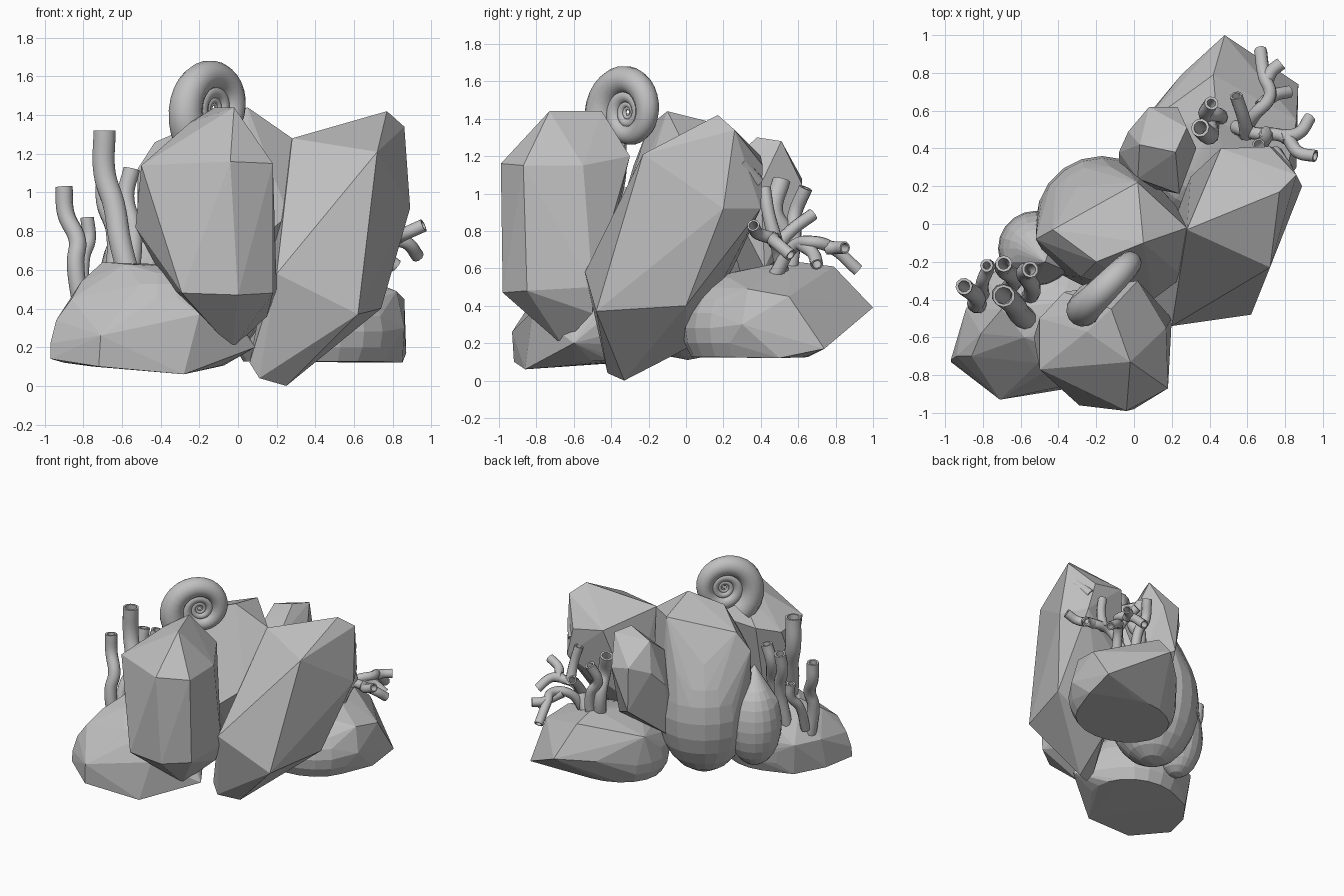
import bpy
import bmesh
import math
from mathutils import Vector

cube = bpy.data.objects.get("Cube")
if cube:
    bpy.data.objects.remove(cube, do_unlink=True)

# One plain stone grey for everything
stone_grey = bpy.data.materials.new("stone_grey")
stone_grey.use_nodes = True
grey = (0.53, 0.53, 0.53, 1)
stone_grey.diffuse_color = grey
stone_grey.node_tree.nodes["Principled BSDF"].inputs["Base Color"].default_value = grey


def add_object(name, data):
    obj = bpy.data.objects.new(name, data)
    bpy.context.scene.collection.objects.link(obj)
    data.materials.append(stone_grey)
    return obj


def ball_points(centre, radii, floor, around=20, rings=12):
    """Points spread over an ellipsoid, flattened at the floor height."""
    for ring in range(rings + 1):
        tilt = math.pi * ring / rings
        for step in range(around):
            turn = math.tau * step / around
            x = centre[0] + radii[0] * math.sin(tilt) * math.cos(turn)
            y = centre[1] + radii[1] * math.sin(tilt) * math.sin(turn)
            z = centre[2] + radii[2] * math.cos(tilt)
            if z >= floor:
                yield x, y, z


def rock(name, corners, ball=None):
    """Faceted boulder: hull of corner points, optionally around a rounded base."""
    bm = bmesh.new()
    for corner in corners:
        bm.verts.new(corner)
    if ball:
        for point in ball_points(*ball):
            bm.verts.new(point)
        bmesh.ops.remove_doubles(bm, verts=bm.verts[:], dist=0.001)
    hull = bmesh.ops.convex_hull(bm, input=bm.verts[:])
    spare = {v for v in hull["geom_interior"] + hull["geom_unused"]
             if isinstance(v, bmesh.types.BMVert)}
    bmesh.ops.delete(bm, geom=list(spare), context='VERTS')
    bmesh.ops.dissolve_limit(bm, angle_limit=math.radians(3),
                             verts=bm.verts[:], edges=bm.edges[:])
    bmesh.ops.recalc_face_normals(bm, faces=bm.faces[:])
    mesh = bpy.data.meshes.new(name)
    bm.to_mesh(mesh)
    bm.free()
    return add_object(name, mesh)


def tube(name, path, thickness, radii=None, wall=0.015, spline_type='BEZIER', sides=3):
    """Round tube along a path, hollow at the tip, turned into a smooth mesh."""
    curve = bpy.data.curves.new(name, 'CURVE')
    curve.dimensions = '3D'
    curve.bevel_depth = thickness
    curve.bevel_resolution = sides
    curve.resolution_u = 6
    spline = curve.splines.new(spline_type)
    if spline_type == 'BEZIER':
        points = spline.bezier_points
        points.add(len(path) - 1)
        for point, co in zip(points, path):
            point.co = co
            point.handle_left_type = point.handle_right_type = 'AUTO'
    else:
        points = spline.points
        points.add(len(path) - 1)
        for point, co in zip(points, path):
            point.co = (*co, 1)
    for point, radius in zip(points, radii or [1] * len(path)):
        point.radius = radius
    obj = add_object(name, curve)
    if wall:
        tube_wall = obj.modifiers.new("wall", 'SOLIDIFY')
        tube_wall.thickness = wall
        tube_wall.offset = -1
    bpy.ops.object.select_all(action='DESELECT')
    obj.select_set(True)
    bpy.context.view_layer.objects.active = obj
    bpy.ops.object.convert(target='MESH')
    bpy.ops.object.shade_smooth_by_angle(angle=math.radians(40))
    return obj


# Tall boulders
rock("front_boulder", [
    (-.12, -.45, 1.44), (-.02, -.73, 1.44), (-.25, -.57, 1.36), (-.04, -.99, 1.16),
    (.18, -.87, 1.15), (.17, -.55, 1.15), (-.5, -.77, 1.14), (-.5, -.5, 1.1),
    (-.37, -.36, 1.15), (.02, -.3, 1.2), (-.53, -.6, .82), (-.29, -.96, .48),
    (0, -.98, .47), (.18, -.85, .48), (.2, -.5, .5), (-.36, -.5, .5),
    (.15, -.5, .36), (-.03, -.66, .19)])
rock("right_boulder", [
    (.77, .17, 1.42), (.86, .26, 1.34), (.28, -.03, 1.28), (.72, -.23, 1.21),
    (.46, .4, 1.2), (.72, .41, 1.15), (.89, .2, .92), (.78, .4, .92),
    (.2, -.54, .58), (.62, -.48, .37), (.74, 0, .4), (.25, -.33, 0),
    (.11, -.42, .04), (.06, -.4, .12), (.3, 0, .17), (.3, .25, .6)])
rock("centre_boulder", [
    (.05, -.1, 1.44), (-.2, -.2, 1.36), (-.43, -.03, 1.26), (-.52, -.08, 1.12),
    (-.28, -.28, 1.15), (.28, -.02, 1.28), (.28, -.1, 1.08), (.02, .22, 1.36),
    (.22, .1, .8), (-.3, .2, 1.05), (-.12, .3, 1), (.26, -.28, .88), (.1, -.4, .75)],
    ((-.17, .01, .62), (.35, .35, .51), 0))

# Smaller boulders
rock("back_boulder", [
    (.22, .38, 1.3), (.28, .51, 1.28), (.03, .42, 1.24), (.08, .62, 1.08),
    (.23, .62, 1.05), (.33, .4, 1.05), (.24, .16, 1.1), (.02, .24, 1.1),
    (-.03, .49, 1.02), (-.08, .38, .9), (.1, .6, .72), (.3, .42, .6),
    (-.07, .22, .6), (-.05, .3, .46)])
rock("small_boulder", [
    (-.47, -.2, .95), (-.5, -.05, .8), (-.68, -.2, .72), (-.35, -.25, .82),
    (-.4, 0, .76)],
    ((-.52, -.13, .52), (.2, .2, .33), 0))
rock("left_base_boulder", [
    (-.97, -.73, .14), (-.97, -.72, .22), (-.94, -.7, .34), (-.86, -.7, .45),
    (-.71, -.93, .26), (-.72, -.92, .1), (-.2, -.82, .37), (-.28, -.86, .06),
    (-.81, -.58, .54), (-.7, -.45, .64), (-.58, -.6, .63), (-.89, -.45, .36),
    (-.9, -.5, .12), (-.78, -.27, .35), (-.75, -.3, .1), (.09, -.6, .2)],
    ((-.42, -.5, .28), (.4, .35, .35), .06))

rock("right_base_boulder", [
    (.48, 1, .39), (.42, .79, .61), (.44, .55, .64), (.82, .33, .49),
    (.86, .55, .45), (.87, .74, .17), (.85, .5, .12), (.86, .3, .3),
    (.25, .79, .35), (.02, .5, .5)],
    ((.4, .34, .28), (.43, .36, .31), .09))

# Tube sponges growing beside the boulders
sponges = {
    "tall": (.06, [(-.53, -.53, .45), (-.61, -.47, .75), (-.64, -.42, .93),
                   (-.69, -.38, 1.1), (-.69, -.38, 1.32)]),
    "outer": (.045, [(-.81, -.43, .4), (-.84, -.42, .64), (-.83, -.39, .75),
                     (-.89, -.34, .89), (-.9, -.33, 1.03)]),
    "short": (.035, [(-.8, -.38, .45), (-.8, -.3, .66), (-.77, -.23, .76),
                     (-.78, -.22, .87)]),
    "inner": (.045, [(-.56, -.4, .5), (-.54, -.33, .8), (-.58, -.26, .98),
                     (-.55, -.24, 1.12)]),
    "middle": (.045, [(-.66, -.34, .45), (-.64, -.28, .8), (-.69, -.24, .95),
                      (-.69, -.21, 1.09)]),
    "back_tall": (.05, [(.42, .5, .5), (.39, .53, .78), (.4, .47, .9), (.35, .51, 1.07)]),
    "back_short": (.038, [(.46, .55, .5), (.44, .58, .78), (.38, .58, .88),
                          (.41, .64, 1.03)]),
}
for label, (thickness, path) in sponges.items():
    tube(label + "_sponge", path, thickness)

# Branching corals
corals = {
    "stem": [(.57, .47, .55), (.64, .58, .72), (.72, .68, .74), (.69, .78, .71),
             (.67, .92, .59)],
    "fork": [(.7, .76, .71), (.73, .81, .71), (.78, .85, .71)],
    "spur": [(.67, .62, .73), (.74, .68, .68), (.82, .7, .62)],
    "side_stem": [(.52, .52, .55), (.64, .48, .74), (.8, .46, .76), (.87, .38, .79),
                  (.96, .36, .83)],
    "side_fork": [(.78, .46, .76), (.87, .48, .74), (.93, .56, .67)],
    "upper_twig": [(.6, .47, .7), (.58, .56, .8), (.54, .68, .89)],
    "front_twig": [(.7, .48, .74), (.69, .44, .9), (.66, .42, 1.03)],
    "stub": [(.74, .38, 1.06), (.81, .29, 1.17)],
}
for label, path in corals.items():
    tube("coral_" + label, path, .034, [1.15] + [1] * (len(path) - 1), .01)

# Coiled shell: a shrinking spiral standing in a diagonal upright plane
centre = Vector((-.125, -.31, 1.435))
across = Vector((1, 1, 0)).normalized()
up = Vector((0, 0, 1))
steps_per_turn = 28
spiral, sizes = [], []
for step in range(steps_per_turn * 4):
    turns = step / steps_per_turn
    angle = math.radians(235) - turns * math.tau
    reach = .325 * .5 ** turns
    spiral.append(centre + (across * math.cos(angle) + up * math.sin(angle)) * reach * .7)
    sizes.append(reach * .3)
tube("coiled_shell", spiral, 1, sizes, 0, 'POLY', 5)
